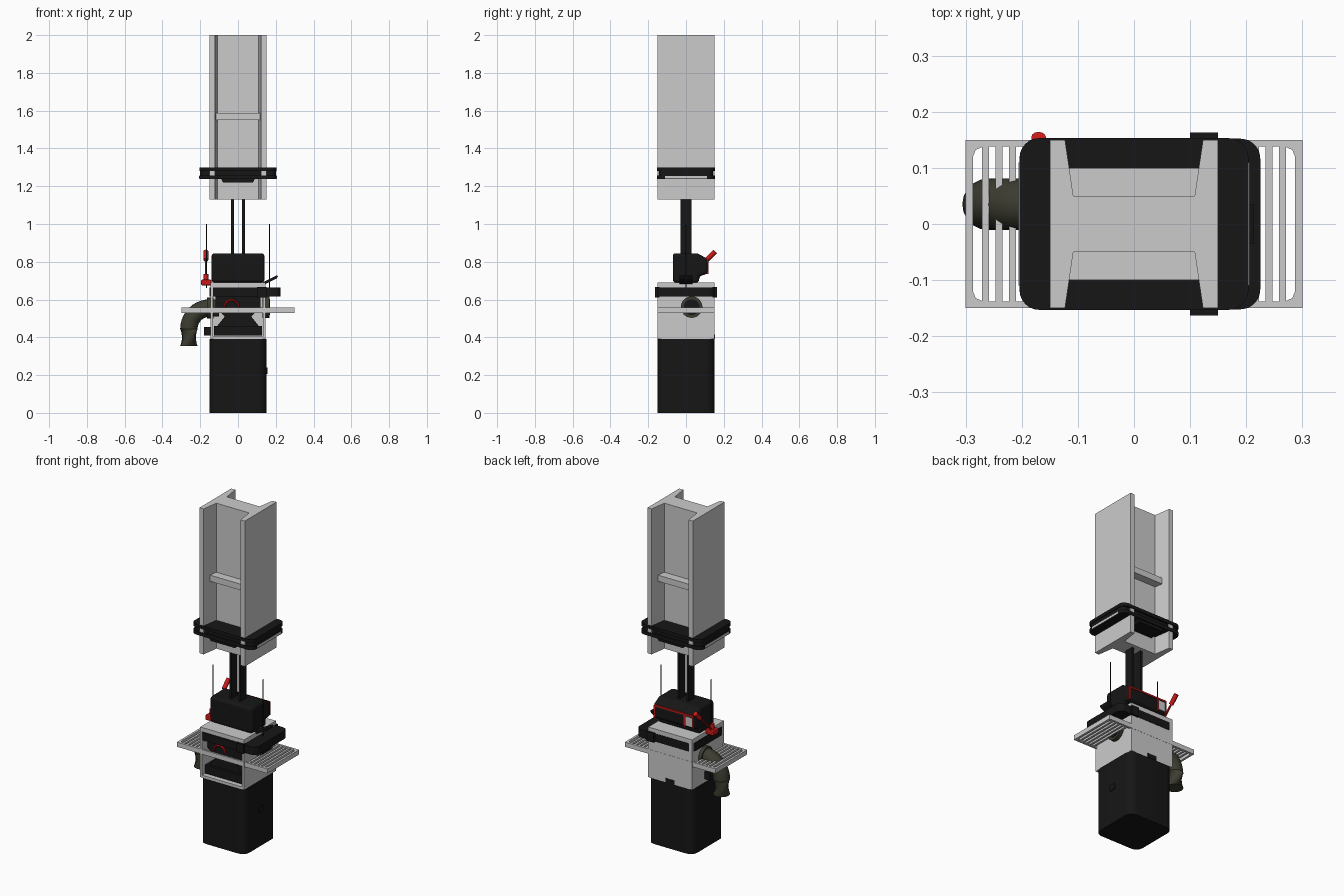
import bpy, bmesh, math
from mathutils import Vector

if "Cube" in bpy.data.objects:
    bpy.data.objects.remove(bpy.data.objects["Cube"])


def material(name, rgb):
    m = bpy.data.materials.new(name)
    m.diffuse_color = (*rgb, 1)
    m.use_nodes = True
    m.node_tree.nodes["Principled BSDF"].inputs["Base Color"].default_value = m.diffuse_color
    return m


BLACK = material("black", (0.008, 0.008, 0.008))
RED = material("red", (0.6, 0.01, 0.01))
OLIVE = material("olive", (0.045, 0.045, 0.03))


def finish(name, bm, mat=None, smooth=False):
    bmesh.ops.recalc_face_normals(bm, faces=bm.faces)
    me = bpy.data.meshes.new(name)
    bm.to_mesh(me)
    bm.free()
    ob = bpy.data.objects.new(name, me)
    bpy.context.collection.objects.link(ob)
    if mat:
        me.materials.append(mat)
    if smooth:
        bpy.ops.object.select_all(action='DESELECT')
        ob.select_set(True)
        bpy.context.view_layer.objects.active = ob
        bpy.ops.object.shade_smooth_by_angle(angle=math.radians(35))
    return ob


def prism(name, pts, a, b, mat=None, axis='z', smooth=False):
    """Extrude a 2D outline along an axis from a to b."""
    put = {'z': lambda p, t: (p[0], p[1], t), 'x': lambda p, t: (t, p[0], p[1]),
           'y': lambda p, t: (p[0], t, p[1])}[axis]
    bm = bmesh.new()
    lo = [bm.verts.new(put(p, a)) for p in pts]
    hi = [bm.verts.new(put(p, b)) for p in pts]
    bm.faces.new(lo)
    bm.faces.new(hi)
    n = len(pts)
    for i in range(n):
        j = (i + 1) % n
        bm.faces.new((lo[i], lo[j], hi[j], hi[i]))
    return finish(name, bm, mat, smooth)


def box(name, x0, x1, y0, y1, z0, z1, mat=None):
    return prism(name, [(x0, y0), (x1, y0), (x1, y1), (x0, y1)], z0, z1, mat)


def round_rect(x0, x1, y0, y1, r, n=6):
    pts = []
    for k, (cx, cy) in enumerate([(x1 - r, y1 - r), (x0 + r, y1 - r), (x0 + r, y0 + r), (x1 - r, y0 + r)]):
        for i in range(n + 1):
            t = math.pi / 2 * (k + i / n)
            pts.append((cx + r * math.cos(t), cy + r * math.sin(t)))
    return pts


def bevel(ob, w, seg=3):
    m = ob.modifiers.new("bevel", 'BEVEL')
    m.width, m.segments, m.limit_method, m.angle_limit = w, seg, 'ANGLE', math.radians(50)
    return ob


def tube(name, path, r, mat, sides=16):
    """Sweep a circle along a path of points."""
    path = [Vector(p) for p in path]
    bm = bmesh.new()
    rings = []
    for i, p in enumerate(path):
        d = path[min(i + 1, len(path) - 1)] - path[max(i - 1, 0)]
        q = d.to_track_quat('Z', 'Y')
        rings.append([bm.verts.new(p + q @ Vector((r * math.cos(2 * math.pi * k / sides),
                      r * math.sin(2 * math.pi * k / sides), 0))) for k in range(sides)])
    for a, b in zip(rings, rings[1:]):
        for k in range(sides):
            bm.faces.new((a[k], a[(k + 1) % sides], b[(k + 1) % sides], b[k]))
    bm.faces.new(rings[0])
    bm.faces.new(rings[-1])
    return finish(name, bm, mat, True)


# Lower collecting drum
prism("drum", round_rect(-.15, .15, -.15, .15, .045), 0, .39, BLACK, smooth=True)
box("drum_tab", .145, .155, -.02, .02, .205, .24, BLACK)

# Housing: open-fronted grey cabinet
for s in (-1, 1):
    xs = sorted((s * .132, s * .145))
    box("housing_side", *xs, -.15, .15, .39, .67)
box("housing_back", -.132, .132, .138, .15, .39, .67)
box("housing_floor", -.132, .132, -.15, .138, .39, .405)
box("housing_top", -.145, .145, -.15, .15, .665, .69)
box("back_latch", -.03, .03, .145, .153, .39, .415, BLACK)

# Machinery inside the housing
box("motor_base", -.128, .128, -.13, .13, .41, .46, BLACK)
prism("motor_funnel", [(-.11, .46), (.11, .46), (.07, .51), (.12, .56), (.12, .66), (-.12, .66),
                       (-.12, .56), (-.07, .51)], -.115, .12, BLACK, axis='y')
box("side_bracket", -.18, -.14, -.05, .03, .41, .455, BLACK)
arc = [(-.035 + .038 * math.cos(math.pi * i / 10), -.125, .56 + .038 * math.sin(math.pi * i / 10))
       for i in range(11)]
tube("knob_arc", arc, .006, RED, 8)

# Side grates: frame and slats
for s in (-1, 1):
    box("grate_end", *sorted((s * .287, s * .3)), -.15, .15, .53, .558)
    for t in (-1, 1):
        box("grate_rail", *sorted((s * .145, s * .288)), *sorted((t * .138, t * .15)), .53, .558)
        c = [(s * .288, t * .139), (s * .288, t * .118), (s * .282, t * .132), (s * .267, t * .139)]
        prism("grate_corner", c, .53, .558)
    for i in range(5):
        x = .168 + i * .0242
        box("grate_slat", *sorted((s * (x - .006), s * (x + .006))), -.14, .14, .533, .556)
for t in (-1, 1):
    box("grate_front_rail", -.147, .147, *sorted((t * .14, t * .151)), .53, .558)

# Lower strap around the housing
prism("lower_strap", round_rect(-.15, .225, -.152, .152, .035), .615, .663, BLACK, smooth=True)
for t in (-1, 1):
    box("strap_buckle", .1, .15, *sorted((t * .14, t * .163)), .612, .667, BLACK)

# Hose bending down on the left, port on the right
hose = [(-.10, .035, .555), (-.15, .035, .555)]
hose += [(-.15 - .11 * math.sin(a), .035, .445 + .11 * math.cos(a))
         for a in [math.pi / 2 * i / 10 for i in range(1, 11)]] + [(-.26, .035, .355)]
tube("hose", hose, .046, OLIVE, 20)
tube("hose_collar", [(-.13, .035, .555), (-.165, .035, .555)], .055, OLIVE, 20)
tube("side_port", [(.13, .03, .56), (.168, .03, .56)], .057, OLIVE, 24)
tube("side_port_core", [(.16, .03, .56), (.17, .03, .56)], .042, BLACK, 24)

# Control head with overhanging back
head = [(-.07, .69), (-.07, .845), (.06, .845), (.115, .815), (.115, .735), (.07, .725), (.07, .69)]
bevel(prism("head", head, -.14, .14, BLACK, axis='x'), .016)
# Red trim round the back of the head
box("trim_top", -.13, .13, .108, .118, .806, .815, RED)
for s in (-1, 1):
    box("trim_leg", *sorted((s * .124, s * .132)), .108, .118, .735, .812, RED)
box("trim_divider", -.075, -.067, .108, .118, .735, .812, RED)
box("trim_panel", -.12, -.08, .11, .117, .745, .8, None)

# Red valve and lever, antennas, right-hand pedal
bevel(box("valve", -.195, -.14, -.035, .02, .675, .705, RED), .006, 2)
tube("valve_stem", [(-.17, -.005, .69), (-.17, -.005, .735)], .013, RED, 12)
tube("lever", [(-.17, 0, .70), (-.17, .115, .815)], .006, RED, 10)
tube("lever_grip", [(-.17, .11, .81), (-.17, .155, .855)], .013, RED, 12)
for s in (-1, 1):
    tube("antenna", [(s * .166, 0, .66), (s * .166, 0, 1.0)], .003, BLACK, 8)
prism("pedal", [(.13, .675), (.205, .712), (.213, .725), (.205, .728), (.13, .69)], -.035, .035, BLACK, axis='y')

# Twin lifting plates up to the beam
for s in (-1, 1):
    box("lifting_plate", *sorted((s * .022, s * .037)), -.028, .028, .84, 1.16, BLACK)

# H beam with tapered flanges and stiffeners
q = [(.15, .15), (.123, .15), (.108, .05)]
beam = q + [(-x, y) for x, y in reversed(q)]
beam += [(-x, -y) for x, y in beam]
prism("beam", beam, 1.13, 2.0)
for t in (-1, 1):
    box("stiffener", -.116, .116, *sorted((t * .045, t * .1)), 1.55, 1.587)

# Upper clamp around the beam: two bands with a recessed core
for z0, z1 in ((1.28, 1.3), (1.237, 1.258)):
    prism("clamp_band", round_rect(-.204, .204, -.153, .153, .035), z0, z1, BLACK, smooth=True)
prism("clamp_core", round_rect(-.2, .2, -.142, .142, .03), 1.255, 1.285, BLACK, smooth=True)
for s in (-1, 1):
    box("clamp_strip", *sorted((s * .195, s * .206)), -.11, .11, 1.241, 1.255)
    prism("clamp_pad", [(-.09, 1.24), (.09, 1.24), (.08, 1.22), (-.08, 1.22)],
          *sorted((s * .05, s * .145)), BLACK, axis='y')
